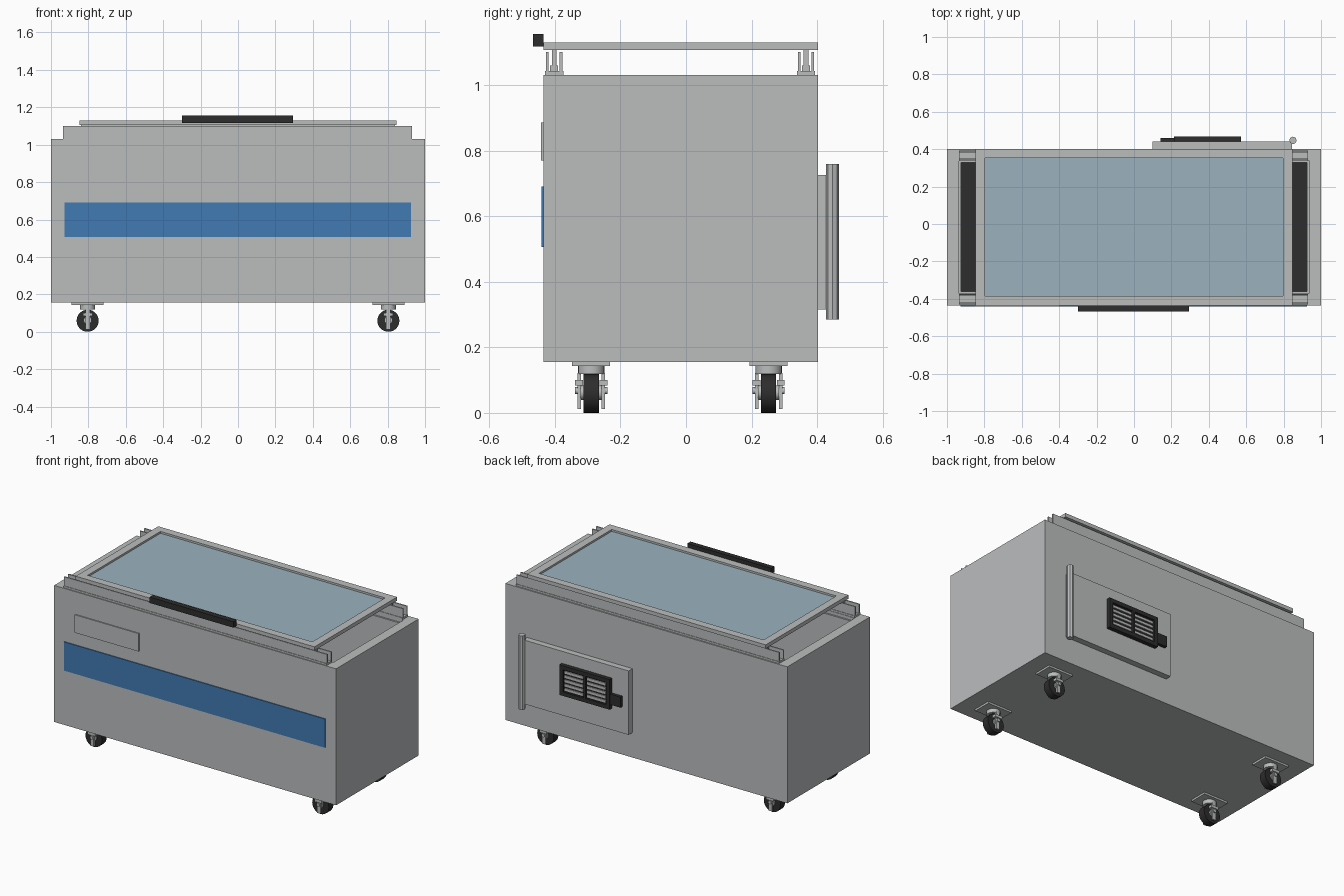
import bpy, bmesh, math
from mathutils import Matrix, Vector

if "Cube" in bpy.data.objects:
    bpy.data.objects.remove(bpy.data.objects["Cube"], do_unlink=True)


def material(name, rgb, rough=0.5):
    m = bpy.data.materials.new(name)
    m.diffuse_color = (*rgb, 1)
    m.use_nodes = True
    node = next(n for n in m.node_tree.nodes if n.type == 'BSDF_PRINCIPLED')
    node.inputs["Base Color"].default_value = (*rgb, 1)
    node.inputs["Roughness"].default_value = rough
    return m


GREY = material("light grey metal", (0.50, 0.51, 0.515))
BLACK = material("black rubber", (0.026, 0.026, 0.026))
BLUE = material("blue stripe", (0.053, 0.195, 0.456))
GLASS = material("pale blue glass", (0.328, 0.445, 0.515))


def finish(name, bm, mats):
    me = bpy.data.meshes.new(name)
    bm.to_mesh(me)
    bm.free()
    ob = bpy.data.objects.new(name, me)
    bpy.context.collection.objects.link(ob)
    for m in mats:
        me.materials.append(m)
    return ob


def box_mesh(x, y, z):
    bm = bmesh.new()
    size = Matrix.Diagonal((x[1] - x[0], y[1] - y[0], z[1] - z[0], 1))
    mid = Vector((sum(x), sum(y), sum(z))) / 2
    bmesh.ops.create_cube(bm, size=1, matrix=Matrix.Translation(mid) @ size)
    return bm


def box(name, x, y, z, mat=GREY):
    return finish(name, box_mesh(x, y, z), [mat])


def cylinder(name, centre, radius, depth, axis='Z', sides=24, mat=GREY):
    bm = bmesh.new()
    rot = Matrix.Rotation(math.pi / 2, 4, 'X') if axis == 'Y' else Matrix()
    bmesh.ops.create_cone(bm, cap_ends=True, segments=sides, radius1=radius,
                          radius2=radius, depth=depth,
                          matrix=Matrix.Translation(centre) @ rot)
    ob = finish(name, bm, [mat])
    bpy.ops.object.select_all(action='DESELECT')
    ob.select_set(True)
    bpy.context.view_layer.objects.active = ob
    bpy.ops.object.shade_smooth_by_angle(angle=math.radians(35))
    return ob


def sink(bm, up, border, depth):
    """Inset the face that points most along z and push it in."""
    bm.normal_update()
    face = max((f for f in bm.faces if f.normal.z * up > 0.9),
               key=lambda f: (f.select, f.calc_area()))
    bmesh.ops.inset_region(bm, faces=[face], thickness=border)
    # a second zero-width inset gives the recess its own walls
    bmesh.ops.inset_region(bm, faces=[face], thickness=0.0001)
    bmesh.ops.translate(bm, verts=face.verts, vec=(0, 0, -up * depth))
    face.select = True
    return face


FRONT, BACK = -0.435, 0.402

# Cabinet with a stepped, open tank
bm = box_mesh((-1, 1), (FRONT, BACK), (0.155, 1.03))
sink(bm, 1, 0.09, 0.02)
floor = sink(bm, 1, 0.015, 0.70)
floor.material_index = 1
finish("cabinet", bm, [GREY, BLACK])

# Front stripe and plate
box("front_stripe", (-0.927, 0.925), (FRONT - 0.006, FRONT + 0.001), (0.506, 0.69), BLUE)
box("front_plate", (-0.85, -0.395), (FRONT - 0.007, FRONT + 0.001), (0.77, 0.885))

# Sliding lid with glass sunk into both sides
bm = box_mesh((-0.847, 0.847), (FRONT, BACK), (1.106, 1.13))
for side, depth in ((1, 0.012), (-1, 0.004)):
    for f in bm.faces:
        f.select = False
    sink(bm, side, 0.071, depth).material_index = 1
finish("lid", bm, [GREY, GLASS])
box("lid_handle", (-0.3, 0.295), (-0.467, FRONT), (1.117, 1.155), BLACK)

# Channel rails with a lid runner in each
for side, yc in (("front", -0.402), ("back", 0.366)):
    box(side + "_rail_base", (-0.935, 0.93), (yc - 0.028, yc + 0.028), (1.03, 1.042))
    for n, off in (("outer", -0.021), ("inner", 0.021)):
        box(f"{side}_rail_{n}_wall", (-0.935, 0.93),
            (yc + off - 0.004, yc + off + 0.004), (1.042, 1.10))
    box(side + "_lid_runner", (-0.84, 0.84), (yc - 0.007, yc + 0.007), (1.045, 1.107))
    box(side + "_runner_foot", (-0.84, 0.84), (yc - 0.012, yc + 0.012), (1.042, 1.06))

# Rear service door and its hinge post
box("rear_door", (0.098, 0.845), (BACK, 0.441), (0.315, 0.725))
cylinder("door_hinge_post", (0.85, 0.447, 0.522), 0.02, 0.475, sides=8)

# Rear vent: back plate, raised border, slats and latch tab
VX, VZ = (0.215, 0.572), (0.455, 0.648)
box("vent_plate", VX, (0.44, 0.455), VZ, BLACK)
for n, x, z in (("left", (VX[1] - 0.025, VX[1]), VZ),
                ("right", (VX[0], VX[0] + 0.025), VZ),
                ("middle", (0.386, 0.401), (VZ[0] + 0.025, VZ[1] - 0.025)),
                ("top", (VX[0] + 0.025, VX[1] - 0.025), (VZ[1] - 0.025, VZ[1])),
                ("bottom", (VX[0] + 0.025, VX[1] - 0.025), (VZ[0], VZ[0] + 0.025))):
    box("vent_border_" + n, x, (0.45, 0.467), z, BLACK)
for col, x in enumerate(((0.247, 0.38), (0.407, 0.54))):
    for row in range(5):
        z = 0.488 + row * 0.0275
        box(f"vent_slat_{col}_{row}", x, (0.454, 0.461), (z, z + 0.016))
box("vent_latch", (0.142, 0.216), (0.44, 0.461), (0.485, 0.553), BLACK)

# Casters
for cx in (-0.804, 0.804):
    for cy in (-0.289, 0.252):
        tag = ("left" if cx > 0 else "right") + ("_front" if cy < 0 else "_back")
        box(tag + "_caster_plate", (cx - 0.086, cx + 0.086),
            (cy - 0.058, cy + 0.058), (0.143, 0.156))
        cylinder(tag + "_caster_swivel", (cx, cy, 0.131), 0.04, 0.026)
        cylinder(tag + "_caster_wheel", (cx, cy, 0.059), 0.059, 0.046, 'Y', 28, BLACK)
        cylinder(tag + "_caster_hub", (cx, cy, 0.062), 0.022, 0.064, 'Y', 16)
        cylinder(tag + "_caster_axle", (cx, cy, 0.068), 0.011, 0.098, 'Y', 12)
        for s in (-1, 1):
            a, b = sorted((cy + s * 0.031, cy + s * 0.042))
            box(f"{tag}_caster_fork_{s}", (cx - 0.012, cx + 0.012), (a, b), (0.012, 0.122))
            a, b = sorted((cy + s * 0.025, cy + s * 0.049))
            box(f"{tag}_caster_brace_{s}", (cx - 0.026, cx + 0.026), (a, b), (0.083, 0.1))
